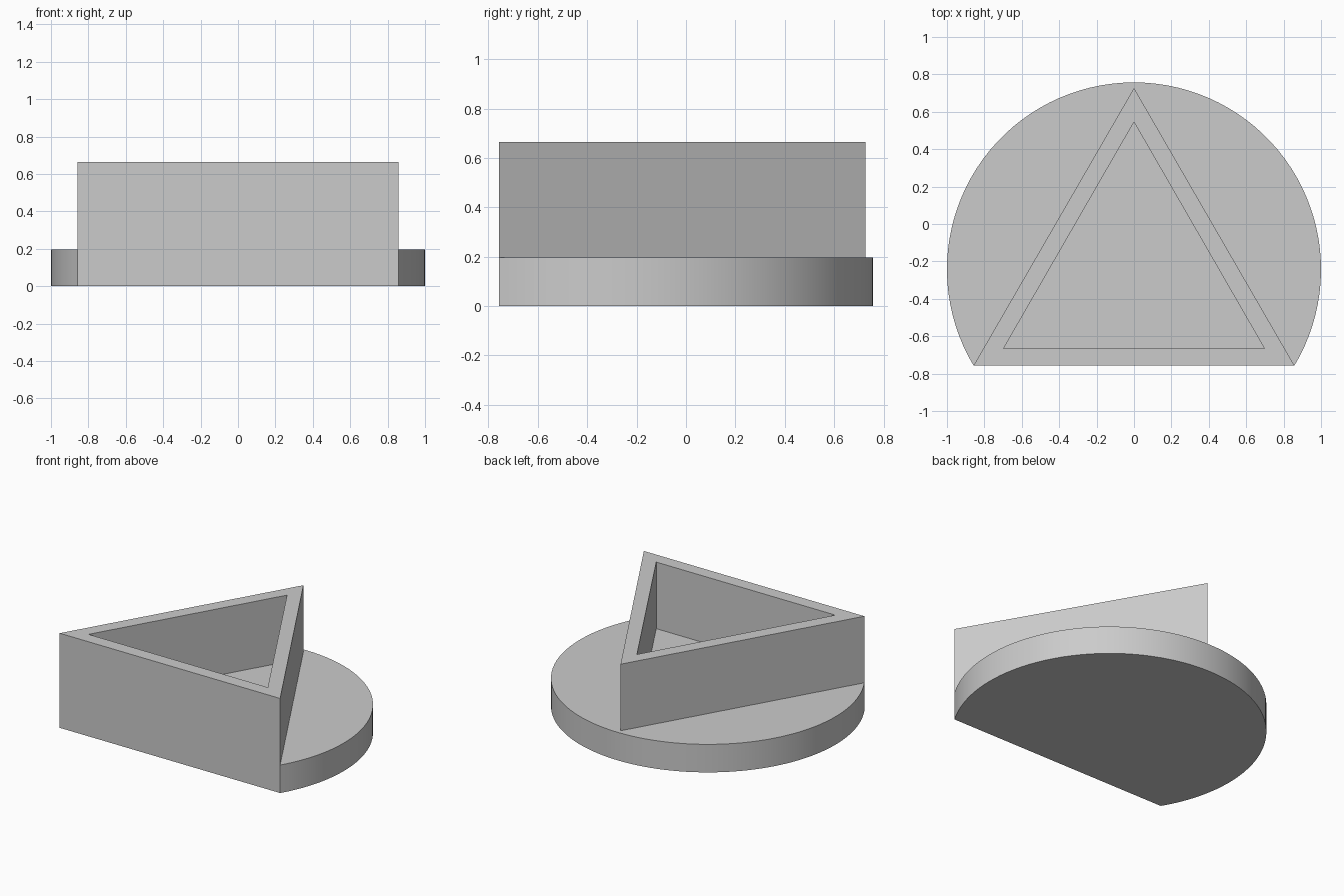
import bpy, bmesh, math

cube = bpy.data.objects.get("Cube")
if cube:
    bpy.data.objects.remove(cube, do_unlink=True)

FRONT = -0.757       # flat front edge of the base
CENTRE = -0.243      # centre of the round base, radius 1
BASE_TOP = 0.197
WALL_TOP = 0.665
SEGMENTS = 72

grey = bpy.data.materials.new("light grey")
grey.use_nodes = True
colour = (0.6, 0.6, 0.6, 1)
grey.diffuse_color = colour
grey.node_tree.nodes["Principled BSDF"].inputs["Base Color"].default_value = colour

bm = bmesh.new()


def ring(points, z):
    return [bm.verts.new((x, y, z)) for x, y in points]


def bridge(lower, upper, closed=False):
    count = len(lower)
    for i in range(count if closed else count - 1):
        j = (i + 1) % count
        bm.faces.new((lower[i], lower[j], upper[j], upper[i]))


# Round base with a flat front: arc from the right corner over the back
start = math.asin(FRONT - CENTRE)
sweep = math.pi - 2 * start
angles = [start + sweep * i / SEGMENTS for i in range(SEGMENTS + 1)]
arc = [(math.cos(a), CENTRE + math.sin(a)) for a in angles]
bottom, ledge = ring(arc, 0), ring(arc, BASE_TOP)
bm.faces.new(bottom)
bridge(bottom, ledge)

# Triangular wall, flush with the flat front of the base
apex = (0, 0.727)
outer = [arc[0], apex, arc[-1]]
inner = [(0.697, -0.665), (0, 0.545), (-0.697, -0.665)]
foot = [ledge[0], ring([apex], BASE_TOP)[0], ledge[-1]]
rim, lip = ring(outer, WALL_TOP), ring(inner, WALL_TOP)
floor = ring(inner, BASE_TOP)
bridge(foot, rim)
bridge(rim, lip, closed=True)
bridge(lip, floor, closed=True)
bm.faces.new(floor)

# Ledge around the wall, and the single front face
bm.faces.new(ledge + [foot[1]])
bm.faces.new((bottom[-1], bottom[0], ledge[0], rim[0], rim[2], ledge[-1]))
bmesh.ops.recalc_face_normals(bm, faces=bm.faces)

mesh = bpy.data.meshes.new("triangular_tray")
bm.to_mesh(mesh)
bm.free()
mesh.materials.append(grey)
tray = bpy.data.objects.new("triangular_tray", mesh)
bpy.context.collection.objects.link(tray)

bpy.ops.object.select_all(action="DESELECT")
tray.select_set(True)
bpy.context.view_layer.objects.active = tray
bpy.ops.object.shade_smooth_by_angle(angle=math.radians(30))
